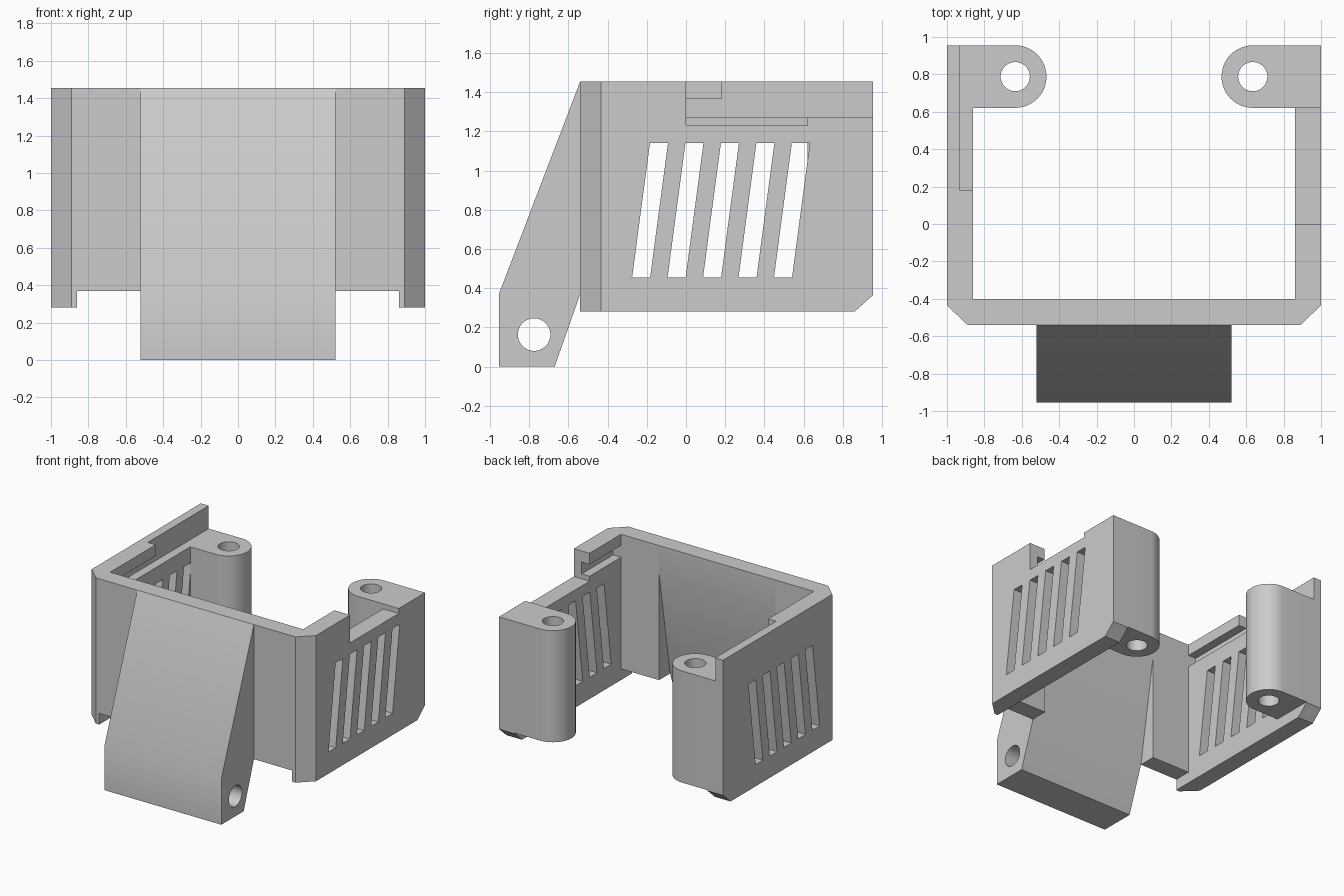
import bpy, bmesh, math

cube = bpy.data.objects.get("Cube")
if cube:
    bpy.data.objects.remove(cube, do_unlink=True)

grey = bpy.data.materials.new("plain_grey")
grey.use_nodes = True
colour = (0.6, 0.6, 0.6, 1)
grey.diffuse_color = colour
for node in grey.node_tree.nodes:
    if node.type == "BSDF_PRINCIPLED":
        node.inputs["Base Color"].default_value = colour

TOP, LOW, STEP = 1.455, 0.28, 0.37      # shell top, wall bottom, raised underside
FRONT, FRONT_IN, BACK = -0.54, -0.40, 0.955
INNER, BRACKET = 0.86, 0.52             # half widths
LEDGE, LIP, SLOT_X = 1.27, 1.365, 0.93  # board slot


def prism(name, points, axis, lo, hi):
    """Extrude a closed profile along x (points are y, z) or z (points are x, y)."""
    place = (lambda p, t: (t, p[0], p[1])) if axis == "x" else (lambda p, t: (p[0], p[1], t))
    bm = bmesh.new()
    rings = [[bm.verts.new(place(p, t)) for p in points] for t in (lo, hi)]
    for ring in rings:
        bm.faces.new(ring)
    n = len(points)
    for i in range(n):
        j = (i + 1) % n
        bm.faces.new((rings[0][i], rings[0][j], rings[1][j], rings[1][i]))
    bmesh.ops.recalc_face_normals(bm, faces=bm.faces)
    mesh = bpy.data.meshes.new(name)
    bm.to_mesh(mesh)
    bm.free()
    mesh.materials.append(grey)
    obj = bpy.data.objects.new(name, mesh)
    bpy.context.collection.objects.link(obj)
    return obj


def box(x, y, z):
    pts = [(x[0], y[0]), (x[1], y[0]), (x[1], y[1]), (x[0], y[1])]
    return prism("cutter", pts, "z", *z)


def arc(cx, cy, r, start, end, steps):
    angles = [math.radians(start + (end - start) * i / steps) for i in range(steps + 1)]
    return [(cx + r * math.cos(a), cy + r * math.sin(a)) for a in angles]


def cut(obj, cutter):
    cutter.hide_render = True
    mod = obj.modifiers.new("cut", "BOOLEAN")
    mod.operation, mod.solver, mod.object = "DIFFERENCE", "EXACT", cutter
    bpy.context.view_layer.objects.active = obj
    bpy.ops.object.modifier_apply(modifier=mod.name)
    bpy.data.objects.remove(cutter, do_unlink=True)


def finish(obj):
    bpy.ops.object.select_all(action="DESELECT")
    obj.select_set(True)
    bpy.context.view_layer.objects.active = obj
    bpy.ops.object.shade_smooth_by_angle(angle=math.radians(30))


# U-shaped shell with chamfered front corners
half = [(INNER, FRONT_IN), (INNER, BACK), (1, BACK), (1, -0.435), (0.89, FRONT)]
shell = prism("shell", half + [(-x, y) for x, y in reversed(half)], "z", LOW, TOP)

# Opening for the bracket and raised underside of the front wall
cut(shell, box((-BRACKET, BRACKET), (-0.7, -0.3), (0, 2)))
cut(shell, box((-INNER, INNER), (-0.7, -0.3), (0, STEP)))

# Chamfer under the rear ends
cut(shell, prism("cutter", [(0.86, LOW), (1.05, 0.45), (1.05, 0.1), (0.86, 0.1)], "x", -2, 2))

# Open sections above the slot, and the slot itself, on each side wall
cut(shell, box((0.8, 1.2), (0, 1.2), (LEDGE, 2)))
cut(shell, box((0.8, 1.2), (0, 0.62), (1.23, 2)))
cut(shell, box((-SLOT_X, -0.8), (0.18, 1.2), (LEDGE, 2)))
cut(shell, box((0.8, SLOT_X), (FRONT_IN, 0.1), (LEDGE, LIP)))
cut(shell, box((-SLOT_X, -0.8), (FRONT_IN, 0.3), (LEDGE, LIP)))

# Slanted vents through both side walls
for i in range(5):
    y = -0.275 + 0.181 * i
    vent = [(y, 0.455), (y + 0.092, 0.455), (y + 0.183, 1.14), (y + 0.091, 1.14)]
    cut(shell, prism("cutter", vent, "x", -2, 2))
finish(shell)

# Sloping front bracket with a cross hole
profile = [(FRONT, TOP), (-0.955, STEP), (-0.955, 0), (-0.67, 0),
           (FRONT, STEP), (FRONT_IN, 1.23), (FRONT_IN, TOP)]
bracket = prism("front_bracket", profile, "x", -BRACKET, BRACKET)
cut(bracket, prism("cutter", arc(-0.775, 0.163, 0.083, 0, 352.5, 47), "x", -2, 2))
finish(bracket)

# Rear screw posts
for side, name in ((1, "left_screw_post"), (-1, "right_screw_post")):
    outline = arc(0.635, 0.788, 0.167, 90, 270, 24) + [(INNER, 0.621), (INNER, BACK)]
    post = prism(name, [(side * x, y) for x, y in outline], "z", STEP, LEDGE)
    cut(post, prism("cutter", arc(side * 0.635, 0.788, 0.078, 0, 352.5, 47), "z", 0, 2))
    finish(post)
